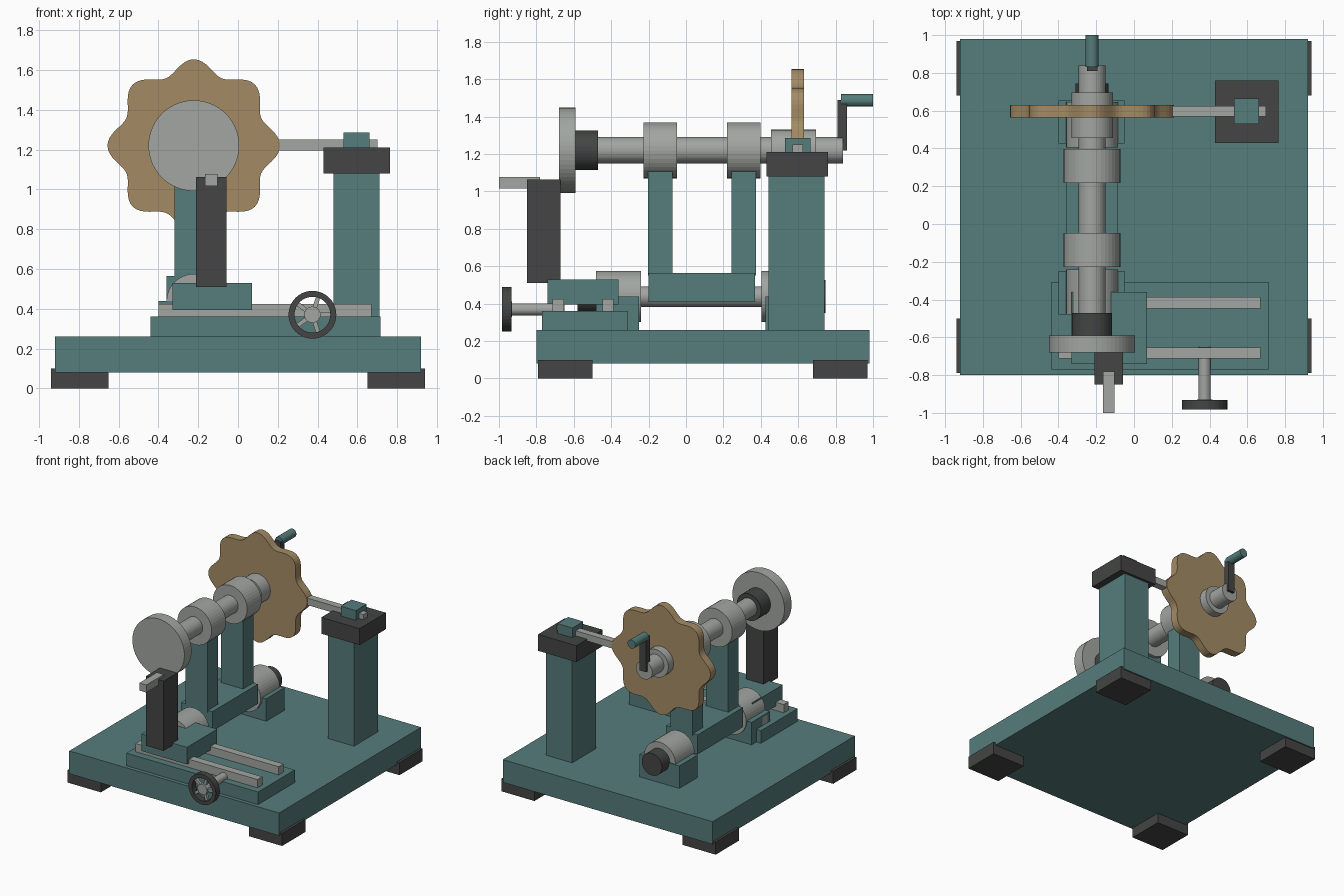
import bpy, bmesh, math
from mathutils import Matrix, Vector

if "Cube" in bpy.data.objects:
    bpy.data.objects.remove(bpy.data.objects["Cube"])


def mat(name, rgb):
    m = bpy.data.materials.new(name)
    m.diffuse_color = (*rgb, 1)
    m.use_nodes = True
    m.node_tree.nodes["Principled BSDF"].inputs["Base Color"].default_value = m.diffuse_color
    return m


TEAL = mat("teal_paint", (0.09, 0.205, 0.198))
DARK = mat("dark_iron", (0.056, 0.06, 0.057))
STEEL = mat("steel", (0.36, 0.38, 0.36))
BRASS = mat("rosette_tan", (0.37, 0.26, 0.13))


def finish(name, bm, material):
    bmesh.ops.recalc_face_normals(bm, faces=bm.faces)
    me = bpy.data.meshes.new(name)
    bm.to_mesh(me)
    bm.free()
    me.materials.append(material)
    ob = bpy.data.objects.new(name, me)
    bpy.context.collection.objects.link(ob)
    return ob


def box(name, x, y, z, material):
    """Box from (min, max) pairs."""
    lo, hi = Vector((x[0], y[0], z[0])), Vector((x[1], y[1], z[1]))
    bm = bmesh.new()
    m = Matrix.Translation((lo + hi) / 2) @ Matrix.Diagonal((*(hi - lo), 1))
    bmesh.ops.create_cube(bm, size=1, matrix=m)
    return finish(name, bm, material)


def prism(name, x, z, y, radius, material, n=40):
    """Solid along y; radius is a function of the angle or a number."""
    rad = radius if callable(radius) else (lambda a: radius)
    bm = bmesh.new()
    angs = [2 * math.pi * i / n for i in range(n)]
    rings = [[bm.verts.new((x + rad(a) * math.cos(a), yy, z + rad(a) * math.sin(a)))
              for a in angs] for yy in y]
    for r in rings:
        bm.faces.new(r)
    for i in range(n):
        j = (i + 1) % n
        bm.faces.new((rings[0][i], rings[0][j], rings[1][j], rings[1][i]))
    return finish(name, bm, material)


def tube(name, x, z, y, r_out, r_in, material, n=40):
    bm = bmesh.new()
    prof = [(r_out, y[0]), (r_out, y[1]), (r_in, y[1]), (r_in, y[0])]
    rings = [[bm.verts.new((x + r * math.cos(2 * math.pi * i / n), yy,
                            z + r * math.sin(2 * math.pi * i / n)))
              for r, yy in prof] for i in range(n)]
    for i in range(n):
        a, b = rings[i], rings[(i + 1) % n]
        for k in range(4):
            bm.faces.new((a[k], a[(k + 1) % 4], b[(k + 1) % 4], b[k]))
    return finish(name, bm, material)


# Base and feet
box("base_plate", (-0.92, 0.92), (-0.80, 0.98), (0.08, 0.26), TEAL)
for side, sx in (("left", -1), ("right", 1)):
    for end, y in (("front", (-0.79, -0.50)), ("back", (0.68, 0.97))):
        box(f"foot_{end}_{side}", sorted((sx * 0.65, sx * 0.94)), y, (0, 0.10), DARK)

# Rocking pivot under the headstock
AX, PZ, SZ = -0.222, 0.438, 1.22
prism("pivot_shaft", AX, PZ, (-0.30, 0.46), 0.055, STEEL)
for end, block, bearing, cap in (
        ("front", (-0.48, -0.25), (-0.48, -0.24), (-0.58, -0.47)),
        ("back", (0.425, 0.655), (0.405, 0.645), (0.635, 0.745))):
    box(f"pivot_block_{end}", (-0.40, -0.05), block, (0.26, 0.438), TEAL)
    prism(f"pivot_bearing_{end}", AX, PZ, bearing, 0.137, STEEL)
    prism(f"pivot_cap_{end}", AX, PZ, cap, 0.088, DARK)

# Headstock
box("headstock_cradle", (-0.36, -0.085), (-0.20, 0.37), (0.41, 0.565), TEAL)
for end, y in (("front", -0.137), ("back", 0.308)):
    box(f"headstock_upright_{end}", (-0.32, -0.125), (y - 0.065, y + 0.065), (0.55, 1.11), TEAL)
    prism(f"spindle_bearing_{end}", AX, SZ, (y - 0.09, y + 0.09), 0.15, STEEL)

# Spindle, chuck and workpiece
prism("spindle", AX, SZ, (-0.50, 0.84), 0.071, STEEL)
prism("chuck", AX, SZ, (-0.60, -0.47), 0.106, DARK)
prism("work_disc", AX, SZ, (-0.68, -0.59), 0.228, STEEL, 56)

# Rosette with eight lobes
prism("rosette_hub", AX, SZ, (0.455, 0.695), 0.11, STEEL)
prism("rosette", AX, SZ, (0.565, 0.63), lambda a: 0.40 + 0.034 * math.cos(8 * a), BRASS, 128)

# Crank
box("crank_arm", (AX - 0.028, AX + 0.028), (0.81, 0.86), (1.22, 1.49), DARK)
prism("crank_handle", AX, 1.487, (0.83, 1.0), 0.034, TEAL, 24)

# Follower column
box("follower_column", (0.48, 0.71), (0.44, 0.74), (0.25, 1.09), TEAL)
box("column_cap", (0.43, 0.765), (0.43, 0.76), (1.08, 1.21), DARK)
box("follower_bar", (0.19, 0.70), (0.57, 0.625), (1.195, 1.25), STEEL)
box("follower_clamp", (0.53, 0.662), (0.53, 0.665), (1.205, 1.287), TEAL)

# Cross slide and tool
box("slide_bed", (-0.44, 0.715), (-0.77, -0.31), (0.25, 0.36), TEAL)
for end, y in (("front", -0.683), ("back", -0.417)):
    box(f"slide_rail_{end}", (-0.40, 0.67), (y - 0.03, y + 0.03), (0.35, 0.425), STEEL)
box("carriage", (-0.33, 0.07), (-0.74, -0.36), (0.395, 0.53), TEAL)
box("tool_post", (-0.21, -0.057), (-0.85, -0.67), (0.51, 1.063), DARK)
box("cutting_tool", (-0.165, -0.104), (-1.0, -0.78), (1.017, 1.077), STEEL)

# Handwheel
WX, WZ = 0.374, 0.37
prism("handwheel_shaft", WX, WZ, (-0.98, -0.65), 0.032, STEEL, 24)
prism("handwheel_hub", WX, WZ, (-0.982, -0.93), 0.041, STEEL, 24)
tube("handwheel_rim", WX, WZ, (-0.983, -0.933), 0.12, 0.09, DARK)
for i in range(5):
    s = box(f"handwheel_spoke_{i + 1}", (0.02, 0.1), (-0.011, 0.011), (-0.011, 0.011), STEEL)
    s.location = (WX, -0.958, WZ)
    s.rotation_euler = (0, 2 * math.pi * i / 5, 0)
